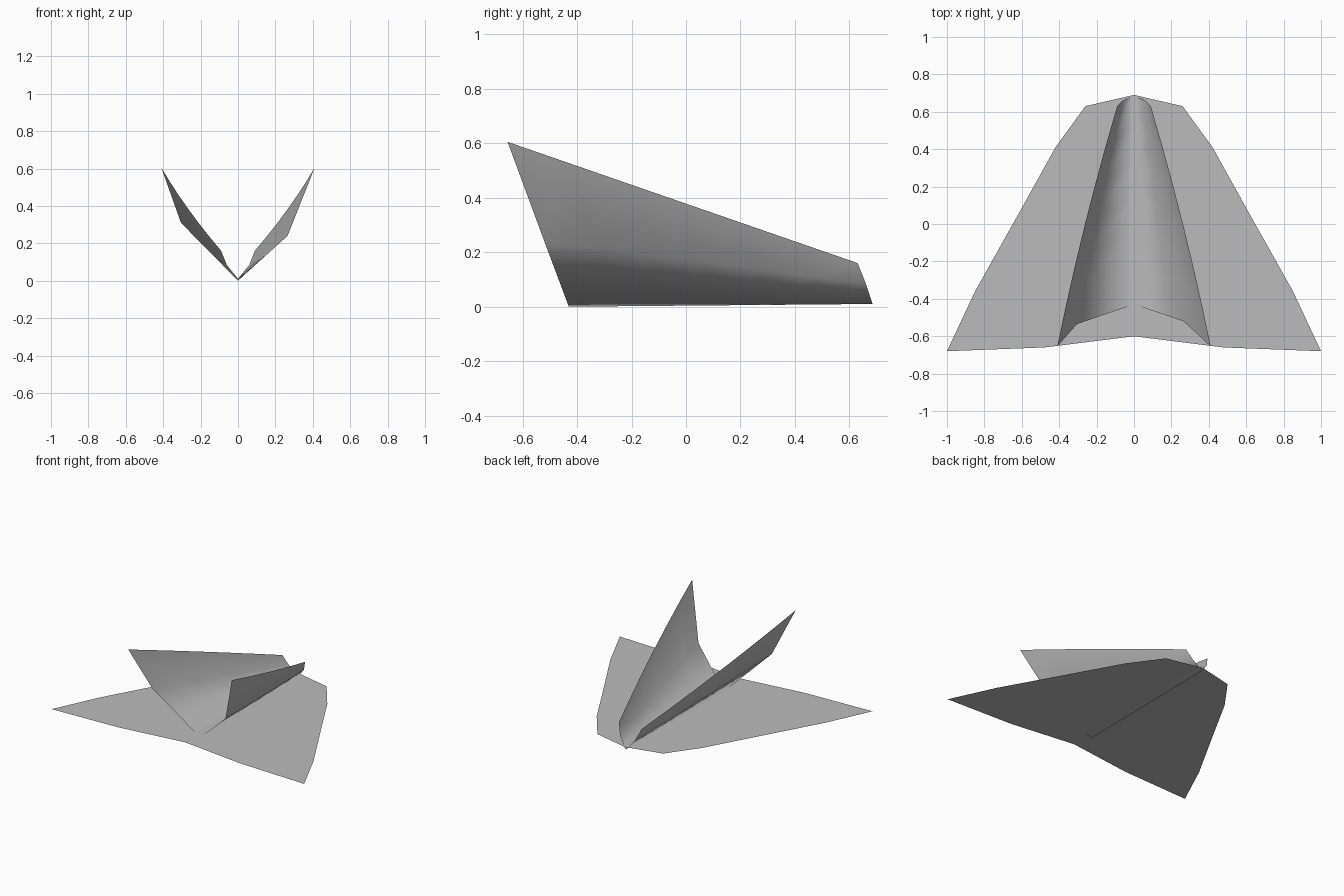
import bpy
import bmesh

cube = bpy.data.objects.get("Cube")
if cube:
    bpy.data.objects.remove(cube, do_unlink=True)

grey = bpy.data.materials.new("paper_grey")
grey.use_nodes = True
colour = (0.5, 0.5, 0.5, 1)
grey.diffuse_color = colour
grey.node_tree.nodes["Principled BSDF"].inputs["Base Color"].default_value = colour


def finish(bm, name):
    mesh = bpy.data.meshes.new(name)
    bm.to_mesh(mesh)
    bm.free()
    mesh.materials.append(grey)
    obj = bpy.data.objects.new(name, mesh)
    bpy.context.collection.objects.link(obj)
    return obj


# Flat wing sheet: right-hand outline mirrored into one thin face
half = [(0, -0.60), (0.48, -0.66), (1, -0.68), (0.85, -0.36),
        (0.62, 0.05), (0.42, 0.41), (0.26, 0.63), (0, 0.69)]
outline = half + [(-x, y) for x, y in half[-2:0:-1]]
bm = bmesh.new()
bm.faces.new([bm.verts.new((x, y, 0.03)) for x, y in outline])
bmesh.ops.triangulate(bm, faces=bm.faces[:])
for face in bm.faces:
    if face.normal.z < 0:
        face.normal_flip()
finish(bm, "wing_sheet")

# Folded upright fins: cross-sections from keel to tip, front to back
tail = [(0, 0.685, 0.01), (0.06, 0.66, 0.085), (0.09, 0.63, 0.16)]
fronts = {
    1: [(0, -0.43, 0), (0.265, -0.52, 0.24), (0.41, -0.655, 0.605)],
    -1: [(0, -0.43, 0), (0.305, -0.535, 0.31), (0.41, -0.655, 0.605)],
}
steps = 6
bm = bmesh.new()
for side, front in fronts.items():
    rows = []
    for i in range(steps + 1):
        t = i / steps
        bulge = 0.06 * t * (1 - t)
        row = []
        for k, (a, b) in enumerate(zip(front, tail)):
            x, y, z = (p + (q - p) * t for p, q in zip(a, b))
            row.append(bm.verts.new((side * (x + bulge * k / 2), y, z)))
        rows.append(row)
    for r, s in zip(rows, rows[1:]):
        for k in range(2):
            quad = [r[k], r[k + 1], s[k + 1], s[k]]
            bm.faces.new(quad if side > 0 else quad[::-1])
bmesh.ops.remove_doubles(bm, verts=bm.verts[:], dist=0.001)
for face in bm.faces:
    face.smooth = True
finish(bm, "folded_fins")
